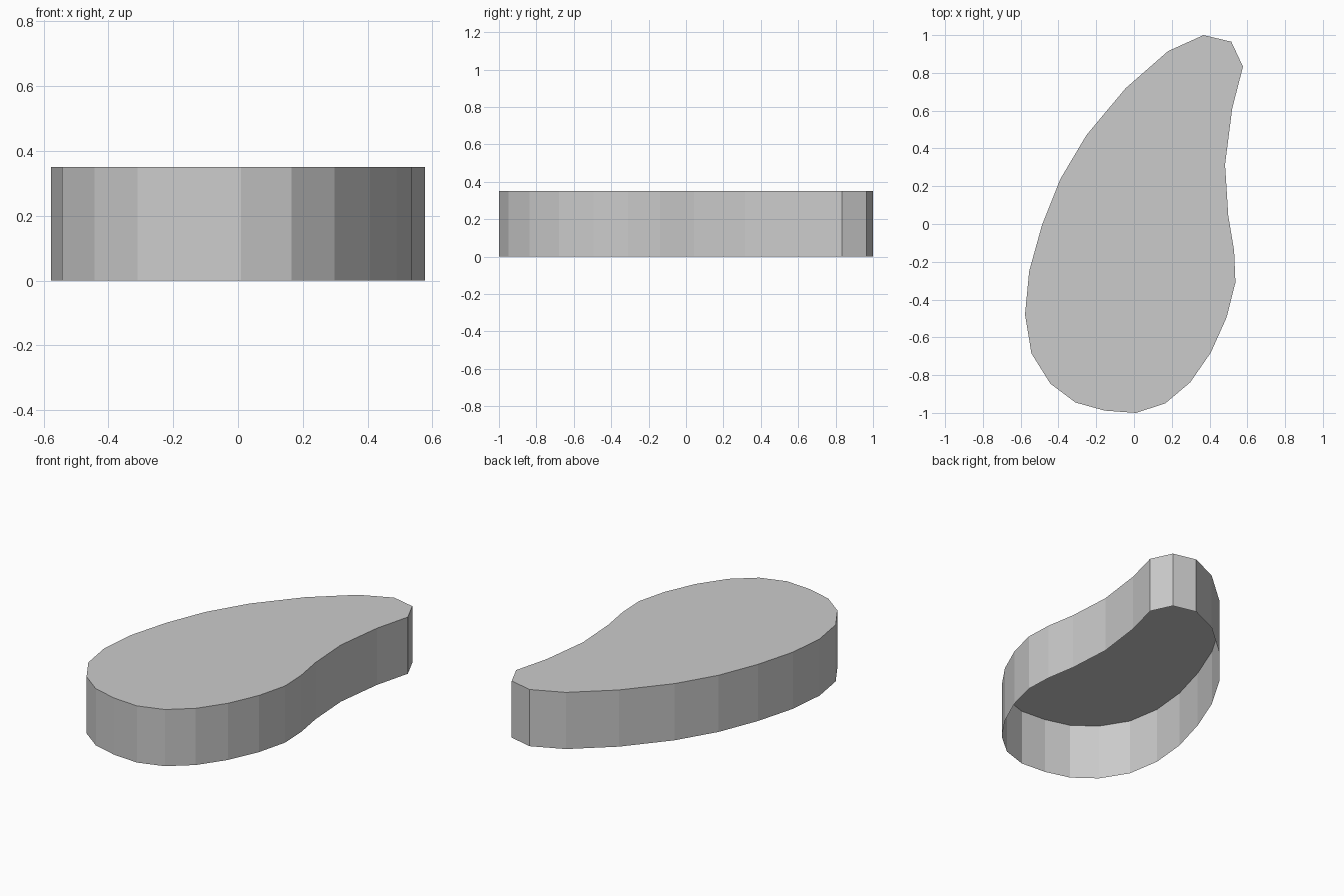
import bpy
import bmesh

if "Cube" in bpy.data.objects:
    bpy.data.objects.remove(bpy.data.objects["Cube"])

HEIGHT = 0.35

# Kidney-shaped outline, clockwise from the tip (seen from above)
OUTLINE = [
    (0.368, 1.0), (0.515, 0.965), (0.577, 0.833), (0.52, 0.612),
    (0.482, 0.315), (0.499, 0.044), (0.53, -0.14), (0.537, -0.31),
    (0.49, -0.495), (0.407, -0.68), (0.298, -0.838), (0.165, -0.95),
    (0.01, -1.0), (-0.155, -0.988), (-0.31, -0.945), (-0.443, -0.845),
    (-0.543, -0.685), (-0.577, -0.48), (-0.555, -0.25), (-0.487, -0.005),
    (-0.39, 0.238), (-0.252, 0.47), (-0.045, 0.718), (0.18, 0.915),
]

bm = bmesh.new()

# Flat top
top_verts = [bm.verts.new((x, y, HEIGHT)) for x, y in reversed(OUTLINE)]
bm.faces.new(top_verts)

# Thin side wall, left open underneath
base_verts = [bm.verts.new((v.co.x, v.co.y, 0)) for v in top_verts]
for i in range(len(top_verts)):
    j = (i + 1) % len(top_verts)
    bm.faces.new((base_verts[i], base_verts[j], top_verts[j], top_verts[i]))

mesh = bpy.data.meshes.new("curved_shell")
bm.to_mesh(mesh)
bm.free()
shell = bpy.data.objects.new("curved_shell", mesh)
bpy.context.collection.objects.link(shell)
